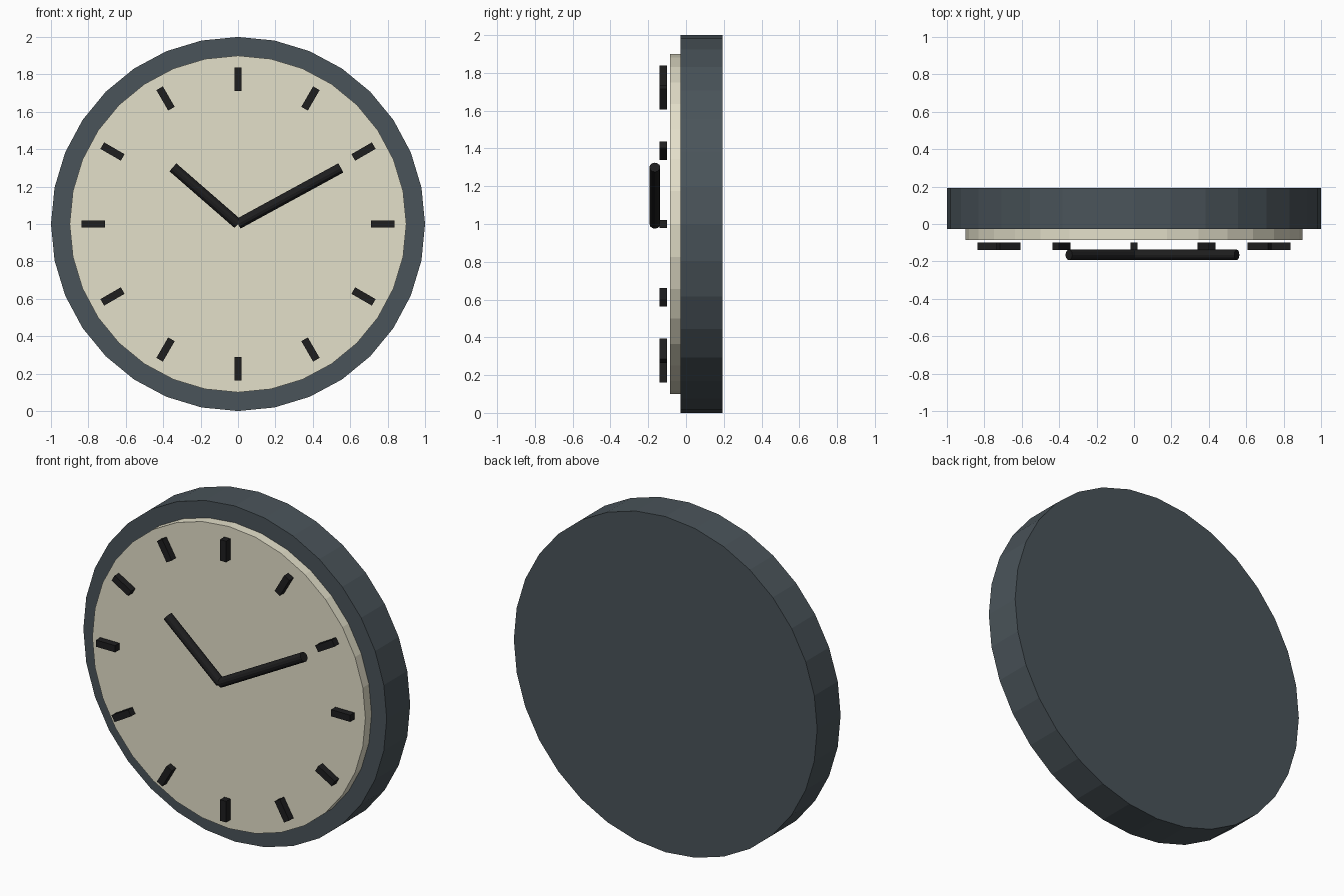
import bpy, math
from mathutils import Vector, Matrix

if "Cube" in bpy.data.objects:
    bpy.data.objects.remove(bpy.data.objects["Cube"])


def make_material(name, rgb):
    lin = [((c / 255 + 0.055) / 1.055) ** 2.4 for c in rgb]
    m = bpy.data.materials.new(name)
    m.diffuse_color = (*lin, 1)
    m.use_nodes = True
    m.node_tree.nodes["Principled BSDF"].inputs["Base Color"].default_value = m.diffuse_color
    return m


SLATE = make_material("slate grey", (74, 84, 90))
CREAM = make_material("cream", (228, 224, 202))
BLACK = make_material("black", (30, 30, 31))
CENTRE_Z = 1.0


def finish(name, mat):
    o = bpy.context.object
    o.name = name
    o.data.materials.append(mat)
    return o


def rod(name, start, end, radius, sides, mat):
    """Flat-shaded cylinder between two points."""
    a, b = Vector(start), Vector(end)
    bpy.ops.mesh.primitive_cylinder_add(vertices=sides, radius=radius, depth=(b - a).length)
    o = finish(name, mat)
    rot = (b - a).to_track_quat('Z', 'Y').to_matrix().to_4x4()
    o.matrix_world = Matrix.Translation((a + b) / 2) @ rot


# Case and dial discs
rod("case", (0, 0.193, CENTRE_Z), (0, -0.028, CENTRE_Z), 1.0, 32, SLATE)
rod("dial", (0, -0.02, CENTRE_Z), (0, -0.086, CENTRE_Z), 0.9, 32, CREAM)

# Twelve hour markers floating just in front of the dial
for i in range(12):
    a = math.radians(30 * i)
    bpy.ops.mesh.primitive_cube_add(
        size=1, rotation=(0, a, 0),
        location=(0.775 * math.sin(a), -0.12, CENTRE_Z + 0.775 * math.cos(a)))
    marker = finish(f"hour_marker_{i + 1}", BLACK)
    marker.scale = (0.04, 0.04, 0.126)

# Hands
rod("hour_hand", (0, -0.165, CENTRE_Z), (-0.348, -0.165, 1.303), 0.028, 12, BLACK)
rod("minute_hand", (0, -0.165, CENTRE_Z), (0.55, -0.165, 1.3), 0.028, 12, BLACK)
